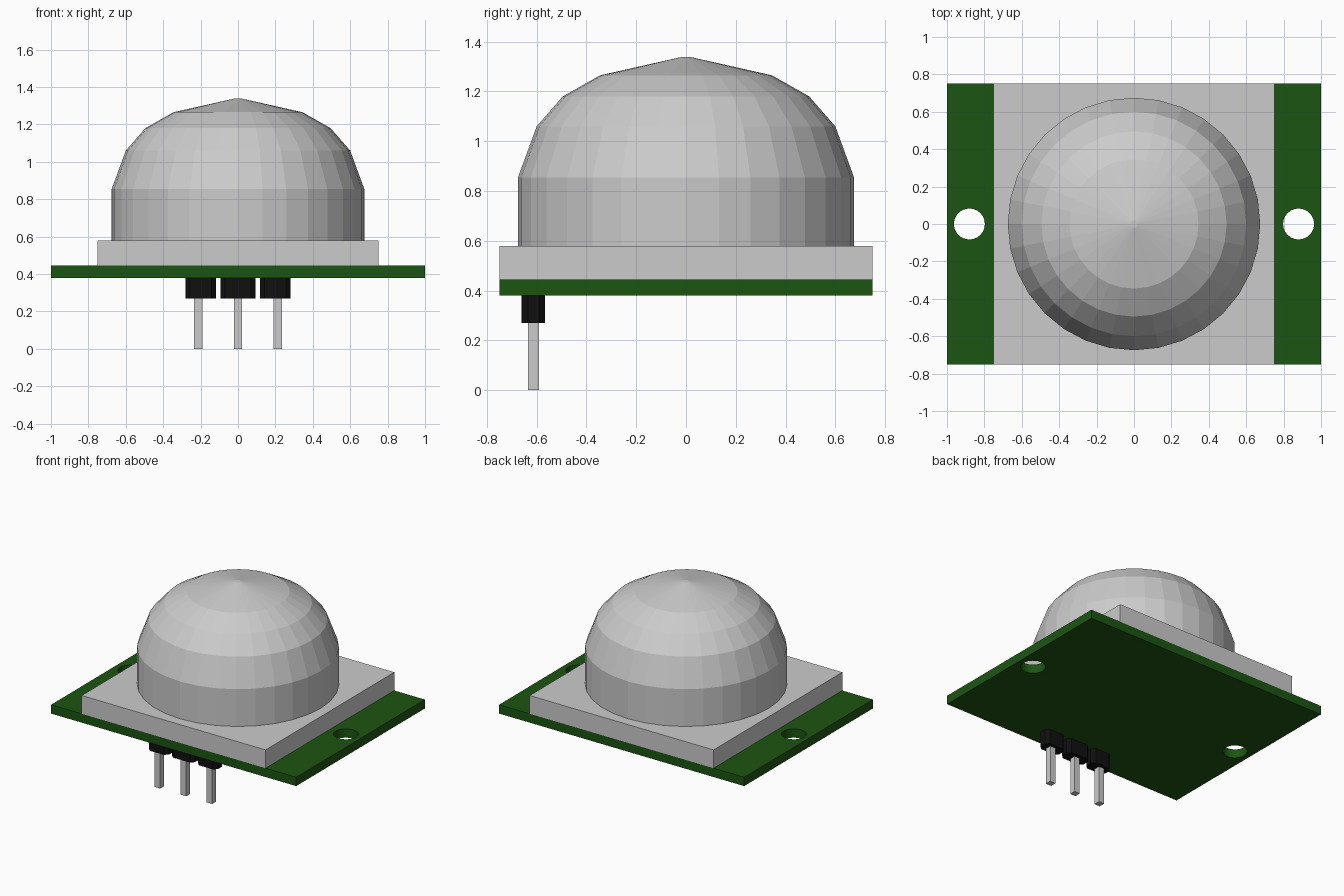
import bpy, bmesh
from math import cos, sin, pi

if "Cube" in bpy.data.objects:
    bpy.data.objects.remove(bpy.data.objects["Cube"])


def material(name, rgb):
    m = bpy.data.materials.new(name)
    m.diffuse_color = (*rgb, 1)
    m.use_nodes = True
    m.node_tree.nodes["Principled BSDF"].inputs["Base Color"].default_value = m.diffuse_color
    return m


def finish(name, bm, mat=None):
    bmesh.ops.recalc_face_normals(bm, faces=bm.faces)
    me = bpy.data.meshes.new(name)
    bm.to_mesh(me)
    bm.free()
    ob = bpy.data.objects.new(name, me)
    bpy.context.collection.objects.link(ob)
    if mat:
        me.materials.append(mat)
    return ob


def prism(name, outline, z0, z1, mat=None):
    """Extrude a flat outline from z0 up to z1."""
    bm = bmesh.new()
    face = bm.faces.new([bm.verts.new((x, y, z0)) for x, y in outline])
    top = bmesh.ops.extrude_face_region(bm, geom=[face])["geom"]
    bmesh.ops.translate(bm, vec=(0, 0, z1 - z0),
                        verts=[v for v in top if isinstance(v, bmesh.types.BMVert)])
    return finish(name, bm, mat)


def rect(cx, cy, w, d, c=0):
    """Rectangle outline, with corners cut by c."""
    x, y = w / 2, d / 2
    pts = [(-x, -y), (x, -y), (x, y), (-x, y)]
    if c:
        pts = [(-x + c, -y), (x - c, -y), (x, -y + c), (x, y - c),
               (x - c, y), (-x + c, y), (-x, y - c), (-x, -y + c)]
    return [(cx + px, cy + py) for px, py in pts]


def circle(cx, cy, r, n):
    return [(cx + r * cos(2 * pi * i / n), cy + r * sin(2 * pi * i / n)) for i in range(n)]


green = material("board_green", (0.012, 0.09, 0.006))
black = material("header_black", (0.005, 0.005, 0.005))

# Circuit board with a mounting hole at each end
board = prism("circuit_board", rect(0, 0, 2, 1.5), 0.38, 0.445, green)
for side in (-1, 1):
    cutter = prism("hole_cutter", circle(0.88 * side, 0, 0.083, 24), 0.3, 0.5, green)
    cutter.hide_render = True
    cutter.hide_set(True)
    mod = board.modifiers.new("hole", "BOOLEAN")
    mod.operation = "DIFFERENCE"
    mod.solver = "EXACT"
    mod.object = cutter

# Square lens base
prism("lens_base", rect(0, 0, 1.5, 1.5), 0.445, 0.58)

# Faceted dome lens: stacked rings closed by a shallow cone
SIDES = 32
profile = [(0.675, 0.58), (0.675, 0.855), (0.6, 1.06), (0.495, 1.18), (0.345, 1.265), (0.02, 1.338)]
bm = bmesh.new()
rings = [[bm.verts.new((x, y, z)) for x, y in circle(0, 0, r, SIDES)] for r, z in profile]
for low, high in zip(rings, rings[1:]):
    for i in range(SIDES):
        j = (i + 1) % SIDES
        bm.faces.new((low[i], low[j], high[j], high[i]))
bm.faces.new(rings[-1])
bm.faces.new(rings[0][::-1])
finish("dome_lens", bm)

# Three-pin header under the front edge
for x, bx, w in ((-0.212, -0.2, 0.164), (0, 0, 0.187), (0.212, 0.2, 0.164)):
    prism("header_block", rect(bx, -0.613, w, 0.094, 0.025), 0.27, 0.38, black)
    prism("header_pin", rect(x, -0.613, 0.045, 0.045), 0, 0.28)
